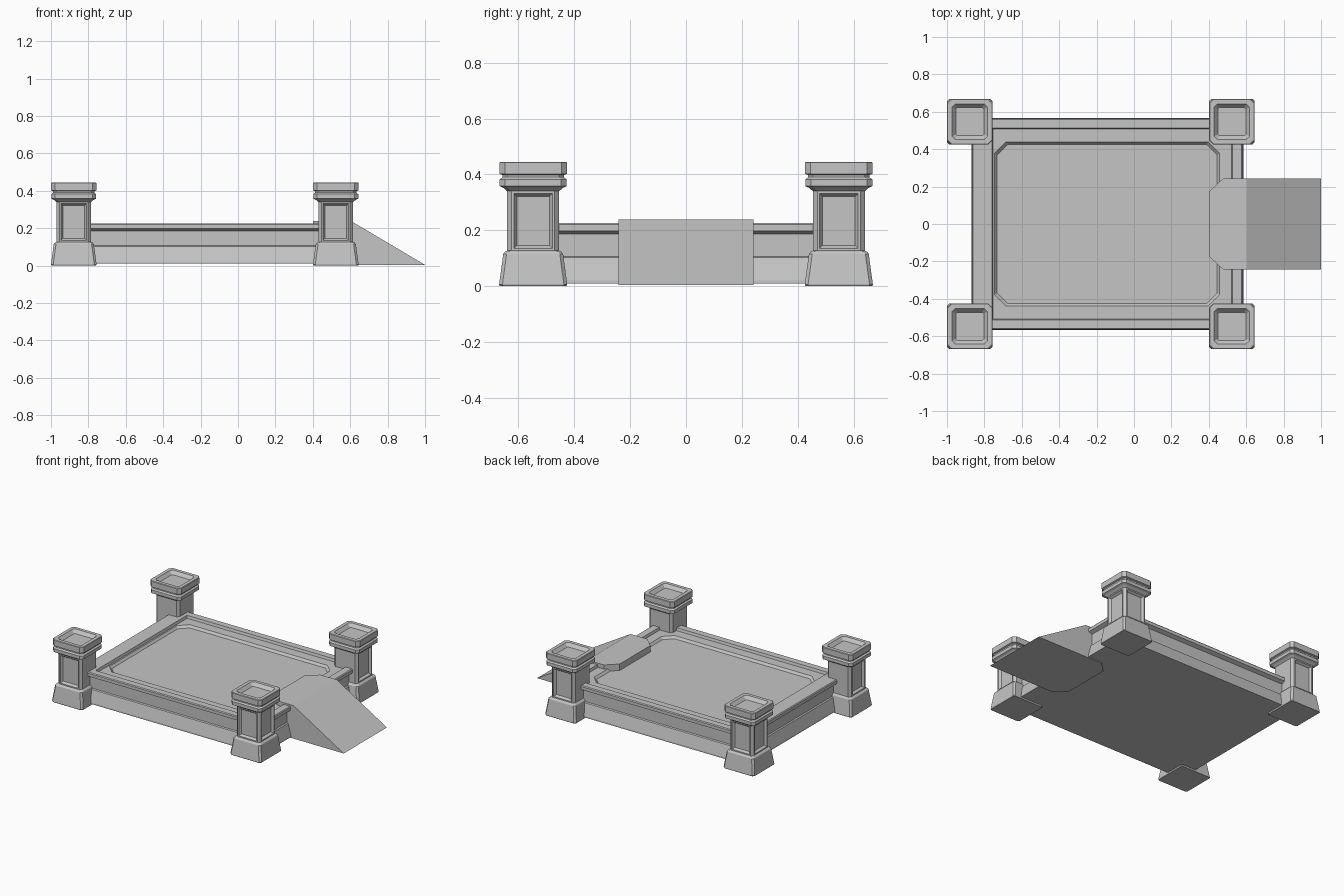
import bpy
import bmesh
from mathutils import Vector

cube = bpy.data.objects.get("Cube")
if cube:
    bpy.data.objects.remove(cube, do_unlink=True)

stone = bpy.data.materials.new("grey_stone")
stone.use_nodes = True
GREY = (0.56, 0.56, 0.56, 1)
stone.diffuse_color = GREY
bsdf = stone.node_tree.nodes["Principled BSDF"]
bsdf.inputs["Base Color"].default_value = GREY
bsdf.inputs["Roughness"].default_value = 0.8


def finish(bm, name):
    mesh = bpy.data.meshes.new(name)
    bm.to_mesh(mesh)
    bm.free()
    mesh.materials.append(stone)
    obj = bpy.data.objects.new(name, mesh)
    bpy.context.collection.objects.link(obj)
    return obj


def ring(bm, x0, x1, hy, cut, z):
    """Rectangle with cut corners, counter-clockwise from above."""
    pts = [(x0 + cut, -hy), (x1 - cut, -hy), (x1, -hy + cut), (x1, hy - cut),
           (x1 - cut, hy), (x0 + cut, hy), (x0, hy - cut), (x0, -hy + cut)]
    return [bm.verts.new((x, y, z)) for x, y in pts]


def loft(sections):
    """Stack of cut rectangles joined by faces and capped at both ends."""
    bm = bmesh.new()
    rings = [ring(bm, *s) for s in sections]
    for a, b in zip(rings, rings[1:]):
        for i in range(8):
            j = (i + 1) % 8
            bm.faces.new((a[i], a[j], b[j], b[i]))
    bm.faces.new(rings[0][::-1])
    bm.faces.new(rings[-1])
    bmesh.ops.remove_doubles(bm, verts=bm.verts, dist=0.0005)
    bm.normal_update()
    return bm


# Platform: sloped plinth, wall, overhanging rail, deck and sunken floor
LEFT, RIGHT, DEPTH = -0.87, 0.585, 0.567
outer = [(0.0, 0.01), (0.0, 0.02), (0.022, 0.102), (0.03, 0.107),
         (0.03, 0.186), (0.004, 0.198), (0.004, 0.22), (0.009, 0.226)]
sections = [(LEFT + d, RIGHT - d, DEPTH - d, 0, z) for d, z in outer]
sections += [
    (-0.76, 0.527, 0.512, 0, 0.226),
    (-0.755, 0.522, 0.507, 0, 0.208),
    (-0.745, 0.457, 0.438, 0.06, 0.208),
    (-0.732, 0.444, 0.425, 0.056, 0.192),
]
finish(loft(sections), "platform")

# Corner pillars: flared foot, panelled shaft, double cap with hollow top
pillar_profile = [
    (0.119, 0.012, 0.0), (0.122, 0.012, 0.006), (0.107, 0.012, 0.116),
    (0.1, 0.012, 0.124), (0.093, 0.016, 0.127), (0.093, 0.016, 0.34),
    (0.107, 0.018, 0.352), (0.12, 0.02, 0.358), (0.12, 0.02, 0.382),
    (0.11, 0.018, 0.39), (0.11, 0.018, 0.398), (0.121, 0.02, 0.402),
    (0.121, 0.02, 0.442), (0.118, 0.02, 0.445), (0.094, 0.016, 0.445),
    (0.075, 0.008, 0.422),
]


def pillar(name, cx, cy, sx, sy):
    bm = loft([(-h, h, h, c, z) for h, c, z in pillar_profile])
    # Sunken panels on the two outward faces of the shaft
    for direction in (Vector((sx, 0, 0)), Vector((0, sy, 0))):
        face = max((f for f in bm.faces if f.normal.dot(direction) > 0.99),
                   key=lambda f: f.calc_area())
        bmesh.ops.inset_region(bm, faces=[face], thickness=0.012)
        bmesh.ops.inset_region(bm, faces=[face], thickness=0.015, depth=-0.016)
    finish(bm, name).location = (cx, cy, 0)


for side, cx, sx in (("right", -0.878, -1), ("left", 0.523, 1)):
    for end, sy in (("front", -1), ("back", 1)):
        pillar(f"{end}_{side}_pillar", cx, sy * 0.547, sx, sy)

# Entrance ramp: landing with cut inner corners, sloping down to the ground
bm = bmesh.new()
W, TOP = 0.242, 0.238
plan = [(0.475, -W), (0.605, -W), (0.605, W), (0.475, W), (0.4, 0.172), (0.4, -0.172)]
low = [bm.verts.new((x, y, 0.004)) for x, y in plan]
high = [bm.verts.new((x, y, TOP)) for x, y in plan]
tip = [bm.verts.new((1.0, y, 0.004)) for y in (-W, W)]
bm.faces.new(high)
bm.faces.new((low[0], low[5], low[4], low[3], low[2], tip[1], tip[0], low[1]))
for i in (0, 2, 3, 4, 5):
    j = (i + 1) % 6
    bm.faces.new((low[i], low[j], high[j], high[i]))
bm.faces.new((high[1], tip[0], tip[1], high[2]))
bm.faces.new((low[1], tip[0], high[1]))
bm.faces.new((low[2], high[2], tip[1]))
finish(bm, "ramp")
